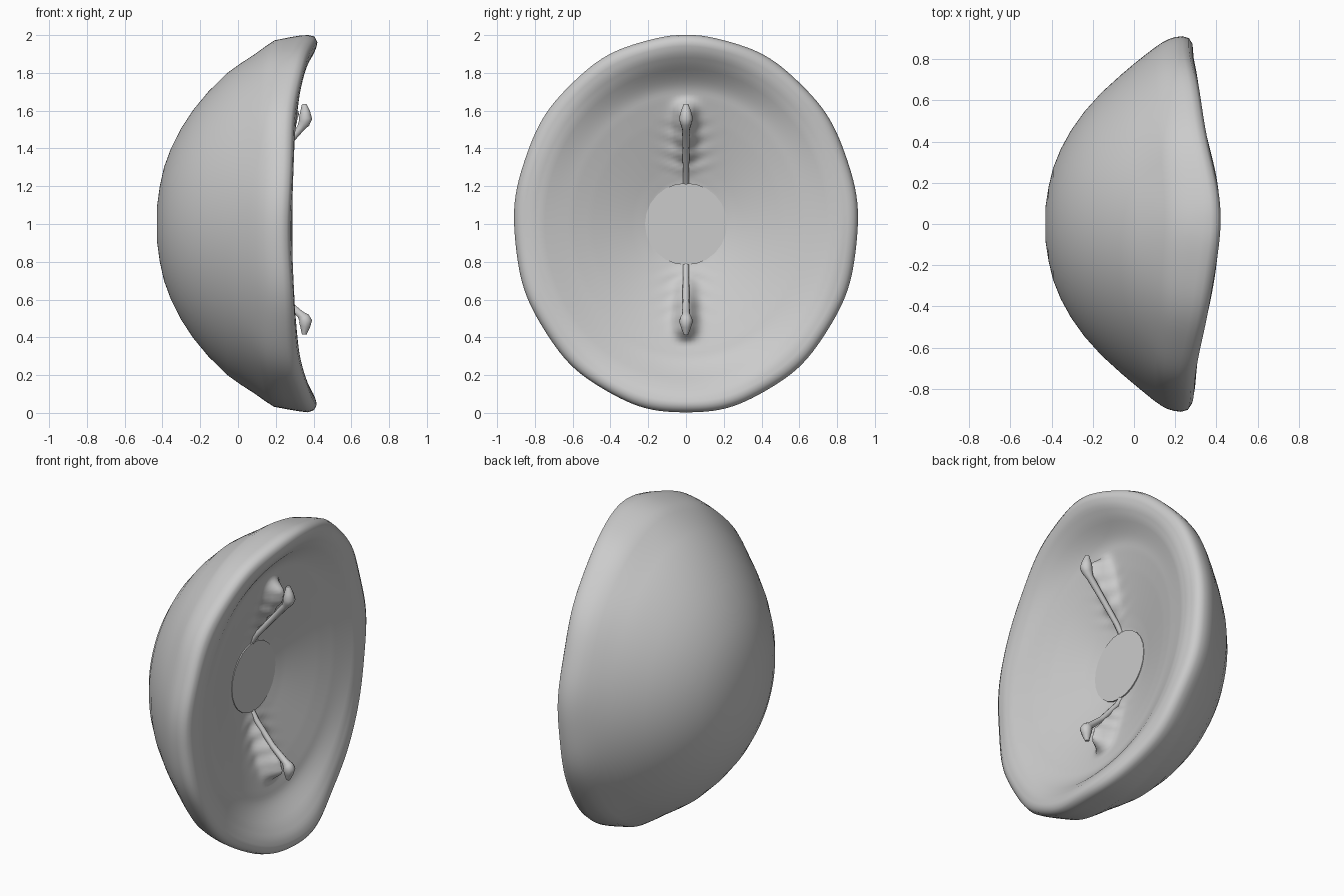
import bpy, bmesh, math

if "Cube" in bpy.data.objects:
    bpy.data.objects.remove(bpy.data.objects["Cube"])

SEG = 160


def resample(pts, step):
    out = []
    for (r0, x0), (r1, x1) in zip(pts, pts[1:]):
        n = max(1, round(math.hypot(r1 - r0, x1 - x0) / step))
        out += [(r0 + (r1 - r0) * i / n, x0 + (x1 - x0) * i / n) for i in range(n)]
    return out + [pts[-1]]


def smoothstep(a, b, v):
    t = min(1, max(0, (v - a) / (b - a)))
    return t * t * (3 - 2 * t)


def finish(obj, angle=50):
    bpy.ops.object.select_all(action='DESELECT')
    obj.select_set(True)
    bpy.context.view_layer.objects.active = obj
    bpy.ops.object.shade_smooth_by_angle(angle=math.radians(angle))


# Shield bowl: radius, depth along x
outer = [(0.001, -.43), (.1, -.428), (.2, -.414), (.3, -.392), (.4, -.355), (.5, -.305),
         (.6, -.24), (.7, -.158), (.8, -.058), (.85, -.004), (.9, .052), (.94, .098),
         (.97, .138), (.985, .165), (.995, .195), (1, .23)]
inner = [(.99, .262), (.96, .28), (.9, .287), (.84, .282), (.76, .262), (.67, .24),
         (.56, .208), (.4, .157), (.3, .125), (.22, .102), (.15, .095), (.001, .09)]
profile = outer + resample(inner, .02)
n_outer = len(outer)


def place(i, r, x, a):
    c, s = math.cos(a), math.sin(a)
    y, z = .91 * r * c, r * s
    # rim sweeps forward at the top and bottom
    if i < n_outer:
        w = .35 * smoothstep(.78, .95, r) + .65 * smoothstep(.965, 1, r)
    else:
        w = smoothstep(.7, .98, r)
    x += (.07 * s * s + .07 * s ** 8) * w
    # slightly uneven rim
    x += .004 * math.sin(9 * a + 1) * smoothstep(.85, 1, r)
    k = 1 + .003 * math.sin(13 * a) * smoothstep(.85, 1, r)
    if i >= n_outer:
        # surface drawn up around the two straps, with fine wrinkles
        q = abs(z) + (.04 if z < 0 else 0)
        ridge = smoothstep(.24, .56, q) * (1 - smoothstep(.58, .68, q))
        x += .11 * ridge * math.exp(-(y / .05) ** 2)
        near = smoothstep(.24, .32, q) * (1 - smoothstep(.5, .62, q))
        x += .007 * near * math.sin(75 * q - 25 * abs(y)) * math.exp(-(y / .1) ** 2)
    return (x, y * k, 1 + max(-1, min(1, z * k)))


bm = bmesh.new()
rings = []
for i, (r, x) in enumerate(profile):
    rings.append([bm.verts.new(place(i, r, x, 2 * math.pi * j / SEG)) for j in range(SEG)])
for a, b in zip(rings, rings[1:]):
    for j in range(SEG):
        k = (j + 1) % SEG
        bm.faces.new((a[j], a[k], b[k], b[j]))
bm.faces.new(rings[0])
bm.faces.new(rings[-1])
bmesh.ops.recalc_face_normals(bm, faces=bm.faces)
mesh = bpy.data.meshes.new("shield_bowl")
bm.to_mesh(mesh)
bm.free()
bowl = bpy.data.objects.new("shield_bowl", mesh)
bpy.context.collection.objects.link(bowl)
finish(bowl, 60)

# Centre disc
bpy.ops.mesh.primitive_cylinder_add(vertices=24, radius=.217, depth=.06,
                                    location=(.08, 0, 1), rotation=(0, math.pi / 2, 0))
disc = bpy.context.object
disc.name = "centre_disc"
finish(disc, 40)

# Straps rising from the disc, with a thicker tip
path = [(.085, .2, .8), (.13, .27, .8), (.24, .4, .85), (.33, .505, 1.0), (.35, .535, 1.5),
        (.358, .56, 1.75), (.355, .595, 1.3), (.35, .635, .6)]
for name, sign in (("upper_strap", 1), ("lower_strap", -1)):
    cu = bpy.data.curves.new(name, 'CURVE')
    cu.dimensions = '3D'
    cu.bevel_depth = .021
    cu.bevel_resolution = 3
    cu.use_fill_caps = True
    sp = cu.splines.new('POLY')
    sp.points.add(len(path) - 1)
    for p, (x, r, w) in zip(sp.points, path):
        p.co = (x, 0, 1 + sign * (r if sign > 0 else r - .05 * smoothstep(.4, .6, r)), 1)
        p.radius = w
    strap = bpy.data.objects.new(name, cu)
    bpy.context.collection.objects.link(strap)
    bpy.ops.object.select_all(action='DESELECT')
    strap.select_set(True)
    bpy.context.view_layer.objects.active = strap
    bpy.ops.object.convert(target='MESH')
    finish(bpy.context.object)
